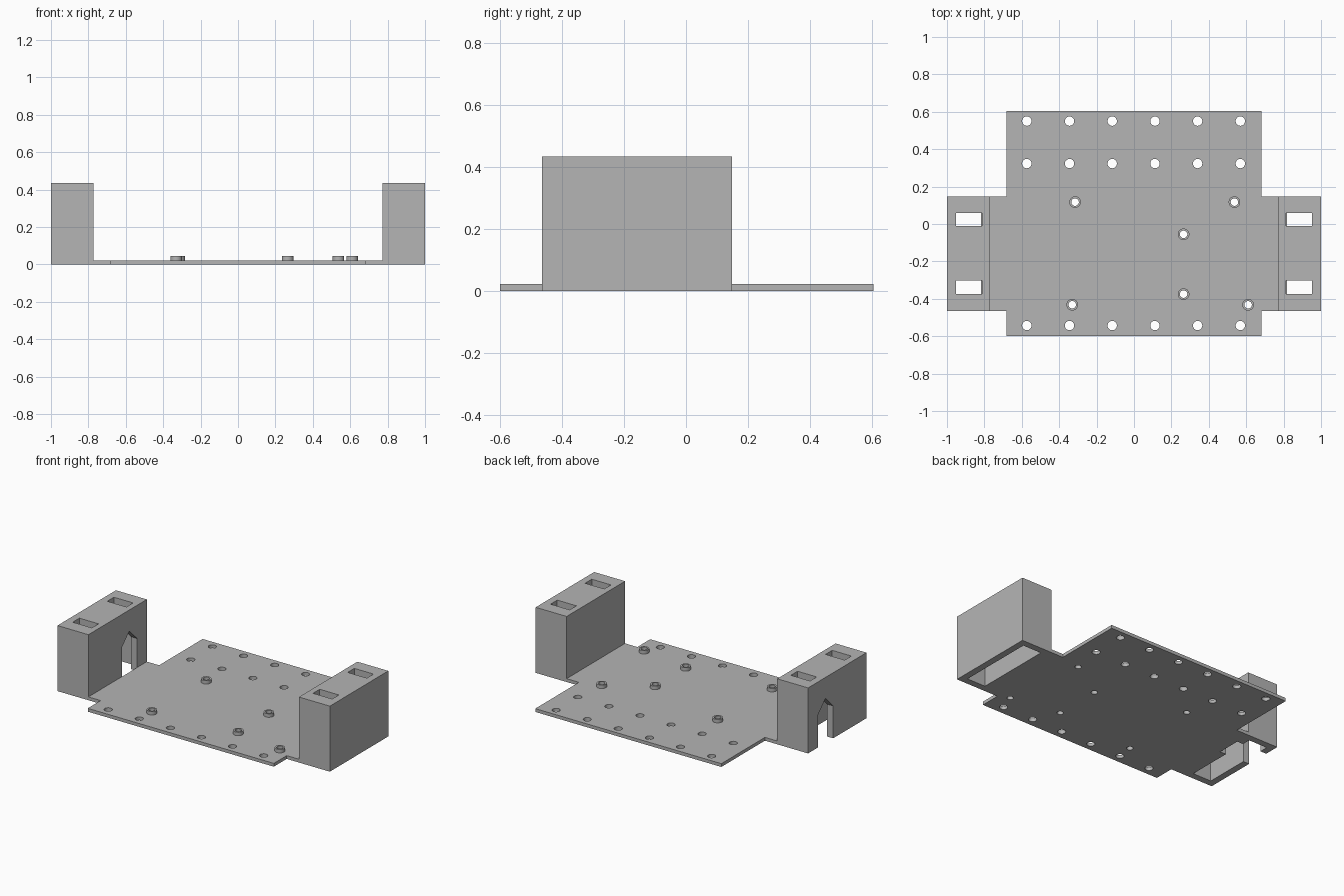
import bpy, bmesh
from mathutils import Matrix

cube = bpy.data.objects.get("Cube")
if cube:
    bpy.data.objects.remove(cube, do_unlink=True)

grey = bpy.data.materials.new("plain grey")
grey.use_nodes = True
GREY = (0.46, 0.46, 0.46, 1)
grey.diffuse_color = GREY
grey.node_tree.nodes["Principled BSDF"].inputs["Base Color"].default_value = GREY

THICK = 0.022                      # plate thickness
WALL = 0.045                       # end box wall
INNER, OUTER = 0.773, 1.0          # end box extent in x
FRONT, BACK, TOP = -0.465, 0.148, 0.435


def make(name, bm):
    bmesh.ops.recalc_face_normals(bm, faces=bm.faces)
    mesh = bpy.data.meshes.new(name)
    bm.to_mesh(mesh)
    bm.free()
    mesh.materials.append(grey)
    obj = bpy.data.objects.new(name, mesh)
    bpy.context.collection.objects.link(obj)
    return obj


def prism(name, points, direction):
    """Extrude a closed outline along a direction."""
    bm = bmesh.new()
    face = bm.faces.new([bm.verts.new(p) for p in points])
    new = bmesh.ops.extrude_face_region(bm, geom=[face])["geom"]
    verts = [g for g in new if isinstance(g, bmesh.types.BMVert)]
    bmesh.ops.translate(bm, verts=verts, vec=direction)
    return make(name, bm)


def box(name, x0, x1, y0, y1, z0, z1):
    outline = [(x0, y0, z0), (x1, y0, z0), (x1, y1, z0), (x0, y1, z0)]
    return prism(name, outline, (0, 0, z1 - z0))


def cylinders(name, centres, radius, z0, z1):
    bm = bmesh.new()
    for x, y in centres:
        bmesh.ops.create_cone(bm, cap_ends=True, segments=32, radius1=radius,
                              radius2=radius, depth=z1 - z0,
                              matrix=Matrix.Translation((x, y, (z0 + z1) / 2)))
    return make(name, bm)


def activate(obj):
    bpy.ops.object.select_all(action='DESELECT')
    obj.select_set(True)
    bpy.context.view_layer.objects.active = obj


def cut(target, cutter):
    cutter.hide_render = True
    mod = target.modifiers.new("cut", 'BOOLEAN')
    mod.operation, mod.solver, mod.object = 'DIFFERENCE', 'EXACT', cutter
    activate(target)
    bpy.ops.object.modifier_apply(modifier=mod.name)
    bpy.data.objects.remove(cutter, do_unlink=True)


# Base plate with side tabs reaching the end boxes
W, Y0, Y1 = 0.683, -0.6, 0.605
half = [(W, Y0), (W, FRONT), (INNER, FRONT), (INNER, BACK), (W, BACK), (W, Y1)]
outline = half + [(-x, y) for x, y in reversed(half)]
plate = prism("base_plate", [(x, y, 0) for x, y in outline], (0, 0, THICK))

# Rows of mounting holes
rows = [(-0.573 + 0.2283 * i, y) for y in (0.55, 0.323, -0.543) for i in range(6)]
cut(plate, cylinders("row_holes", rows, 0.025, -0.1, 0.1))

# Hollow standoffs, bored through the plate
posts = [(-0.315, 0.117), (0.537, 0.117), (0.265, -0.055),
         (0.265, -0.375), (-0.33, -0.432), (0.61, -0.432)]
standoffs = cylinders("standoffs", posts, 0.031, THICK, 0.045)
for part in (plate, standoffs):
    cut(part, cylinders("bore", posts, 0.02, -0.1, 0.1))

# End boxes: open below, two slots in the lid
for name, s in (("left_end_box", 1), ("right_end_box", -1)):
    xa, xb = sorted((s * INNER, s * OUTER))
    body = box(name, xa, xb, FRONT, BACK, 0, TOP)
    cut(body, box("cavity", xa + WALL, xb - WALL, FRONT + WALL, BACK - WALL,
                  -0.1, TOP - WALL))
    sa, sb = sorted((s * 0.812, s * 0.953))
    for y in (-0.01, -0.373):
        cut(body, box("slot", sa, sb, y, y + 0.07, TOP - 0.1, TOP + 0.1))
    # Pointed cable doorway through both walls of the right box
    if s < 0:
        y, r, spring = -0.035, 0.08, 0.215
        door = [(y - r, -0.1), (y + r, -0.1), (y + r, spring),
                (y, spring + r), (y - r, spring)]
        cut(body, prism("doorway", [(xa - 0.1, a, b) for a, b in door],
                        (0.5, 0, 0)))

# Round bores and posts shade smooth, edges stay sharp
for part in (plate, standoffs):
    activate(part)
    bpy.ops.object.shade_smooth_by_angle()
